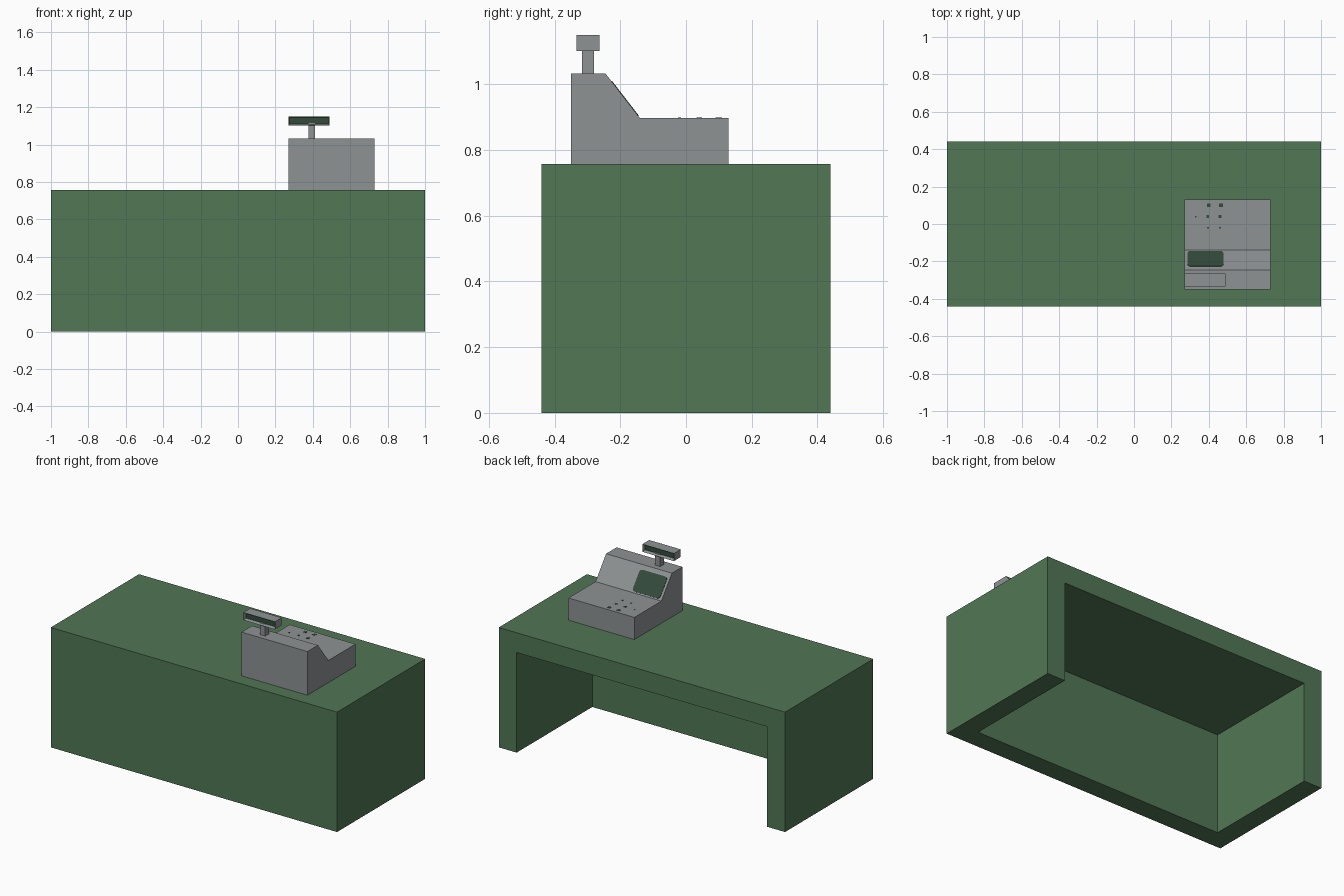
import bpy, bmesh, math
from mathutils import Matrix, Vector

if "Cube" in bpy.data.objects:
    bpy.data.objects.remove(bpy.data.objects["Cube"])


def material(name, rgb):
    m = bpy.data.materials.new(name)
    m.diffuse_color = (*rgb, 1)
    m.use_nodes = True
    m.node_tree.nodes["Principled BSDF"].inputs["Base Color"].default_value = m.diffuse_color
    return m


GREEN = material("counter_green", (0.082, 0.184, 0.090))
GRAY = material("register_gray", (0.270, 0.288, 0.296))
DARK = material("screen_dark_green", (0.033, 0.070, 0.044))


def finish(name, bm, *mats):
    bmesh.ops.recalc_face_normals(bm, faces=bm.faces)
    me = bpy.data.meshes.new(name)
    bm.to_mesh(me)
    bm.free()
    for m in mats:
        me.materials.append(m)
    ob = bpy.data.objects.new(name, me)
    bpy.context.collection.objects.link(ob)
    return ob


def box_bm(lo, hi):
    lo, hi = Vector(lo), Vector(hi)
    bm = bmesh.new()
    bmesh.ops.create_cube(bm, size=1, matrix=Matrix.Translation((lo + hi) / 2)
                          @ Matrix.Diagonal((*(hi - lo), 1)))
    return bm


def box(name, lo, hi, mat):
    return finish(name, box_bm(lo, hi), mat)


def prism(name, points, depth, mat):
    """Extrude a closed outline of 3D points along a vector."""
    bm = bmesh.new()
    face = bm.faces.new([bm.verts.new(p) for p in points])
    ext = bmesh.ops.extrude_face_region(bm, geom=[face], use_keep_orig=True)
    bmesh.ops.translate(bm, vec=depth, verts=[v for v in ext["geom"]
                                              if isinstance(v, bmesh.types.BMVert)])
    return finish(name, bm, mat)


# Counter: solid block hollowed out from the back and below
TOP = 0.757
counter = box("counter", (-1, -0.44, 0), (1, 0.44, TOP), GREEN)
cutter = box("counter_cutter", (-0.875, -0.315, -0.2), (0.875, 0.7, TOP - 0.125), GREEN)
cutter.hide_render = True
mod = counter.modifiers.new("hollow", "BOOLEAN")
mod.operation, mod.solver, mod.object = "DIFFERENCE", "EXACT", cutter
bpy.context.view_layer.objects.active = counter
bpy.ops.object.modifier_apply(modifier=mod.name)
bpy.data.objects.remove(cutter)

# Register body: side profile extruded across x
profile = [(-0.35, TOP), (0.13, TOP), (0.13, 0.897), (-0.14, 0.897),
           (-0.245, 1.033), (-0.35, 1.033)]
prism("register_body", [(0.27, y, z) for y, z in profile], (0.46, 0, 0), GRAY)

# Operator screen: rounded plate on the sloped face
base, up = Vector((0, -0.14, 0.897)), Vector((0, -0.105, 0.136))
slope = up.normalized()
normal = Vector((0, 0.136, 0.105)).normalized()
centre = base + up * 0.44 + Vector((0.382, 0, 0)) + normal * 0.002
hw, hh, r = 0.096, 0.067, 0.018
outline = []
for k, (sx, sy) in enumerate([(1, 1), (-1, 1), (-1, -1), (1, -1)]):
    for i in range(4):
        a = math.pi / 2 * (k + i / 3)
        u = sx * (hw - r) + r * math.cos(a)
        v = sy * (hh - r) + r * math.sin(a)
        outline.append(centre + Vector((u, 0, 0)) + slope * v)
prism("operator_screen", outline, -normal * 0.004, DARK)

# Small key marks on the flat deck
for x, y, s in [(0.40, 0.10, 0.010), (0.465, 0.10, 0.010), (0.395, 0.04, 0.007),
                (0.46, 0.04, 0.008), (0.33, 0.04, 0.004), (0.395, -0.02, 0.005),
                (0.46, -0.02, 0.005)]:
    box("key_mark", (x - s, y - s, 0.894), (x + s, y + s, 0.8985), DARK)

# Customer display: post and head with a recessed dark screen on both faces
box("display_post", (0.376, -0.317, 1.03), (0.412, -0.28, 1.114), GRAY)
bm = box_bm((0.27, -0.333, 1.102), (0.49, -0.264, 1.15))
bm.normal_update()
screens = [f for f in bm.faces if abs(f.normal.y) > 0.9]
bmesh.ops.inset_individual(bm, faces=screens, thickness=0.009, depth=0)
for f in screens:
    f.material_index = 1
    bmesh.ops.translate(bm, verts=f.verts, vec=-f.normal * 0.02)
finish("display_head", bm, GRAY, DARK)
